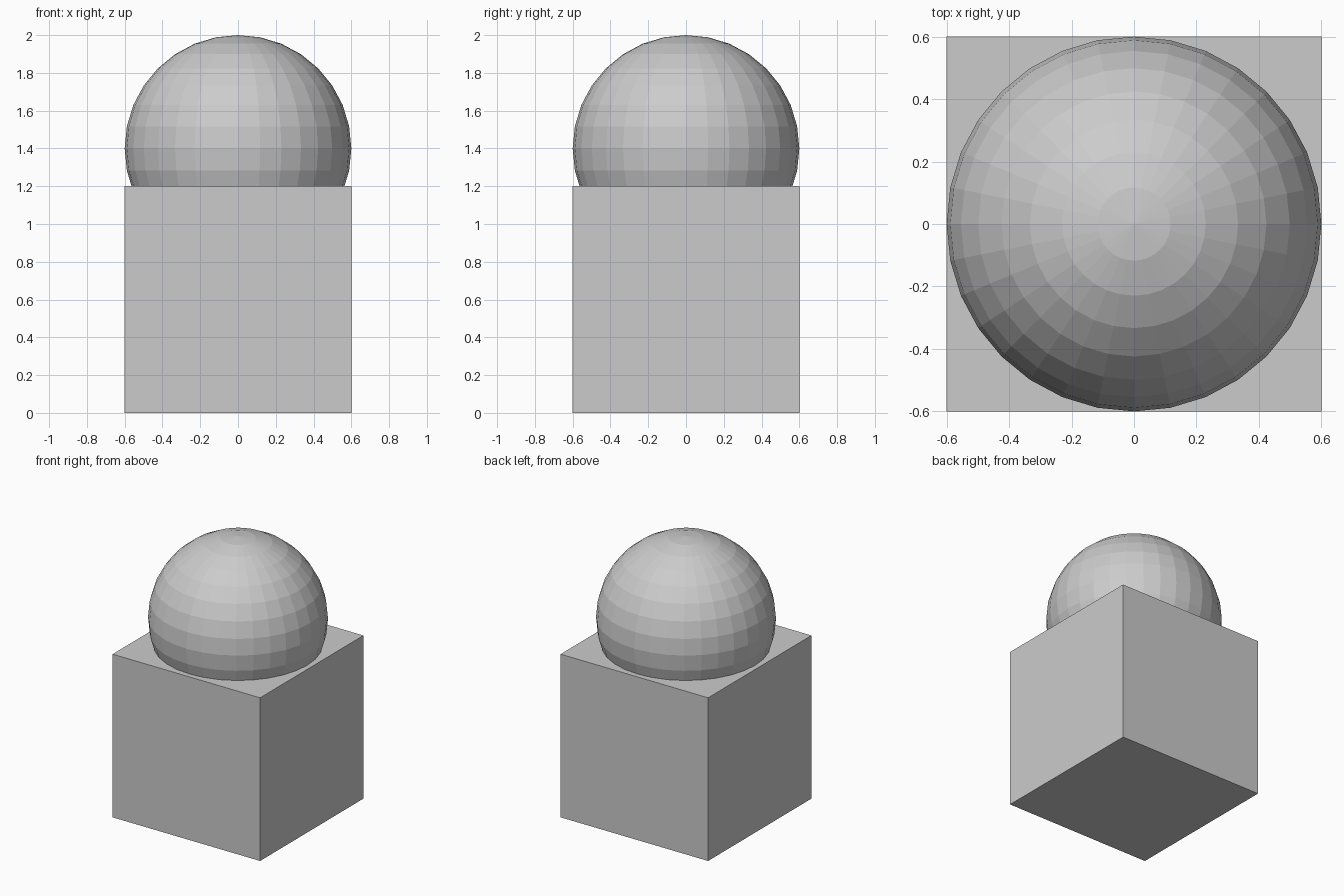
import bpy

if "Cube" in bpy.data.objects:
    bpy.data.objects.remove(bpy.data.objects["Cube"])

# Cube base standing on the ground
bpy.ops.mesh.primitive_cube_add(size=1.2, location=(0, 0, 0.6))
bpy.context.object.name = "base_block"

# Flat-shaded ball sunk into the top of the block
bpy.ops.mesh.primitive_uv_sphere_add(segments=32, ring_count=16, radius=0.6, location=(0, 0, 1.4))
bpy.context.object.name = "top_ball"
